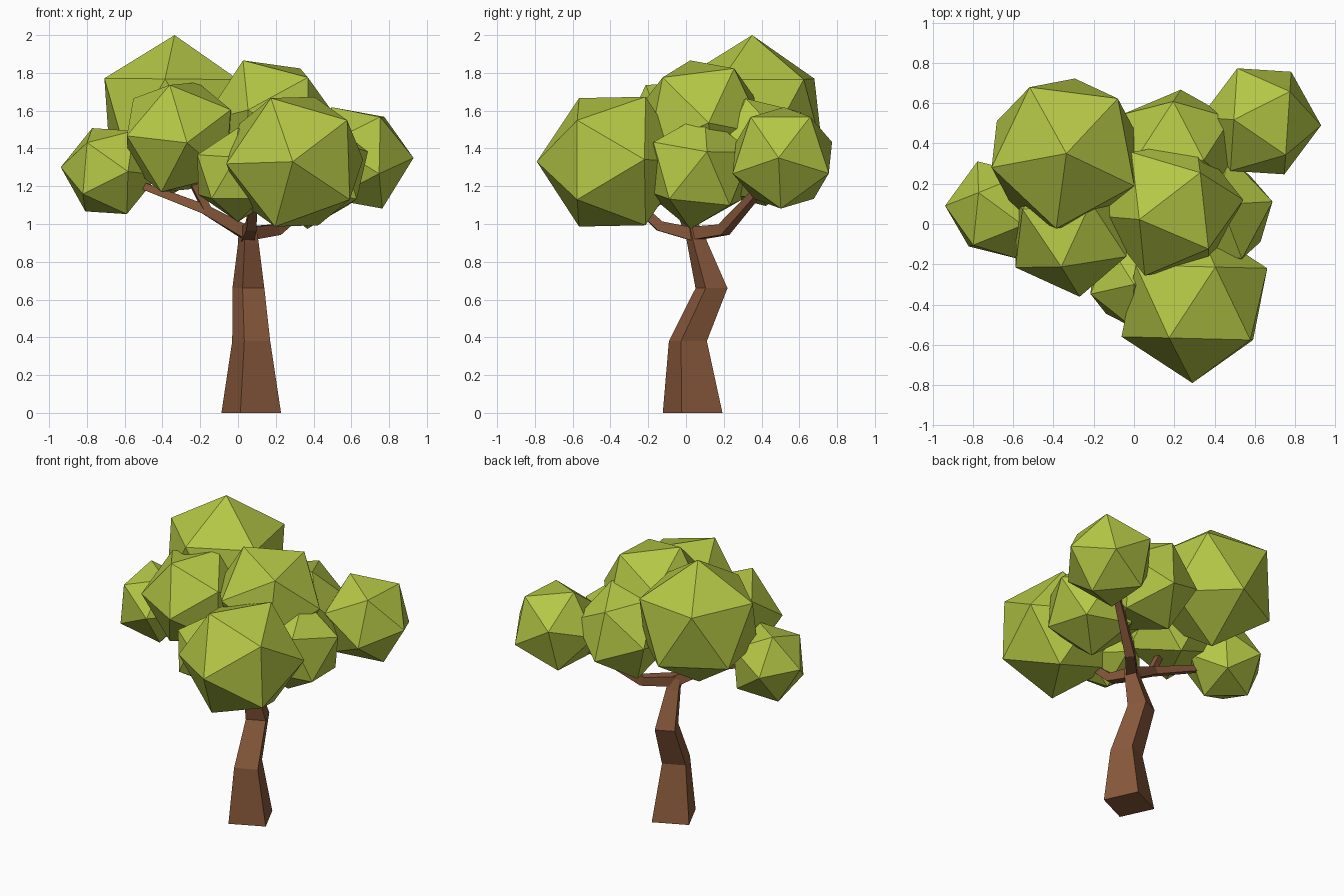
import bpy, bmesh, math
from mathutils import Vector, Matrix

if "Cube" in bpy.data.objects:
    bpy.data.objects.remove(bpy.data.objects["Cube"])


def material(name, rgb):
    m = bpy.data.materials.new(name)
    m.diffuse_color = (*rgb, 1)
    m.use_nodes = True
    m.node_tree.nodes["Principled BSDF"].inputs["Base Color"].default_value = m.diffuse_color
    return m


LEAF = material("leaf_green", (0.46, 0.57, 0.06))
BARK = material("bark_brown", (0.25, 0.10, 0.045))


def finish(bm, name, mat):
    bmesh.ops.recalc_face_normals(bm, faces=bm.faces)
    me = bpy.data.meshes.new(name)
    bm.to_mesh(me)
    bm.free()
    me.materials.append(mat)
    ob = bpy.data.objects.new(name, me)
    bpy.context.collection.objects.link(ob)


def frame(a, b):
    """Orthonormal frame: first axis along a, second in the plane of a and b."""
    a, b = Vector(a).normalized(), Vector(b)
    b = (b - a * a.dot(b)).normalized()
    return Matrix((a, b, a.cross(b))).transposed()


def clump(name, centre, r, v1, v2):
    """Icosahedron with one corner towards v1 and a neighbouring corner near v2."""
    bm = bmesh.new()
    bmesh.ops.create_icosphere(bm, subdivisions=1, radius=r)
    bm.verts.ensure_lookup_table()
    p = bm.verts[0]
    q = p.link_edges[0].other_vert(p)
    rot = frame(v1, v2) @ frame(p.co, q.co).transposed()
    bmesh.ops.transform(bm, matrix=Matrix.Translation(centre) @ rot.to_4x4(), verts=bm.verts)
    finish(bm, name, LEAF)


def limb(name, points, radii, upright=False, turn=-20):
    """Four-sided tapering tube through the points."""
    bm = bmesh.new()
    pts = [Vector(p) for p in points]
    rings = []
    for i, (p, r) in enumerate(zip(pts, radii)):
        d = pts[min(i + 1, len(pts) - 1)] - pts[max(i - 1, 0)]
        rot = Matrix.Identity(3) if upright else d.to_track_quat('Z', 'Y').to_matrix()
        ring = []
        for k in range(4):
            a = math.radians(turn + 90 * k)
            ring.append(bm.verts.new(p + rot @ Vector((r * math.cos(a), r * math.sin(a), 0))))
        rings.append(ring)
    for lo, hi in zip(rings, rings[1:]):
        for k in range(4):
            bm.faces.new((lo[k], lo[(k + 1) % 4], hi[(k + 1) % 4], hi[k]))
    bm.faces.new(rings[0][::-1])
    bm.faces.new(rings[-1])
    finish(bm, name, BARK)


# Foliage clumps
clump("foliage_back_left", (-0.34, 0.35, 1.58), 0.42, (0.01, 0, 1), (-0.37, -0.07, 0.2))
clump("foliage_centre", (0.18, 0.08, 1.54), 0.365, (-0.16, -0.06, 0.34), (0.18, -0.2, 0.24))
clump("foliage_front", (0.30, -0.39, 1.33), 0.40, (-0.01, -0.4, 0), (-0.12, -0.18, 0.32))
clump("foliage_front_left", (-0.31, -0.03, 1.46), 0.335, (0.04, -0.33, -0.03), (-0.06, -0.13, 0.29))
clump("foliage_left", (-0.68, 0.07, 1.28), 0.26, (-0.25, 0.02, 0.02), (-0.12, -0.2, 0.17))
clump("foliage_front_small", (0.0, -0.28, 1.26), 0.25, (0, -0.02, 0.25), (-0.01, -0.23, 0.1))
clump("foliage_far_right", (0.63, 0.51, 1.35), 0.30, (0.3, -0.02, 0), (0.13, -0.17, 0.22))
clump("foliage_back", (0.21, 0.37, 1.38), 0.32, (0.13, -0.05, 0.27), (0, 0.21, 0.22))
clump("foliage_right", (0.40, 0.06, 1.28), 0.31, (0.28, 0.05, 0.1), (-0.01, 0.03, 0.3))

# Crooked trunk
limb("trunk",
     [(0.07, 0.035, 0), (0.07, 0.01, 0.38), (0.055, 0.135, 0.66), (0.055, 0.06, 0.9), (0.05, 0.04, 0.98)],
     [0.168, 0.107, 0.09, 0.058, 0.05], upright=True)

# Branches into the clumps
limb("branch_left", [(0.05, 0.04, 0.95), (-0.18, -0.02, 1.08), (-0.55, 0.02, 1.22)],
     [0.05, 0.036, 0.025], turn=45)
limb("branch_left_fork", [(-0.16, -0.02, 1.07), (-0.28, -0.05, 1.3)], [0.03, 0.025], turn=45)
limb("branch_front", [(0.05, 0.06, 0.94), (0.07, -0.14, 0.99), (0.08, -0.28, 1.12)],
     [0.05, 0.038, 0.03], turn=45)
limb("branch_right", [(0.05, 0.04, 0.95), (0.2, 0.2, 0.97), (0.42, 0.36, 1.15), (0.55, 0.45, 1.25)],
     [0.05, 0.042, 0.03, 0.025], turn=45)
